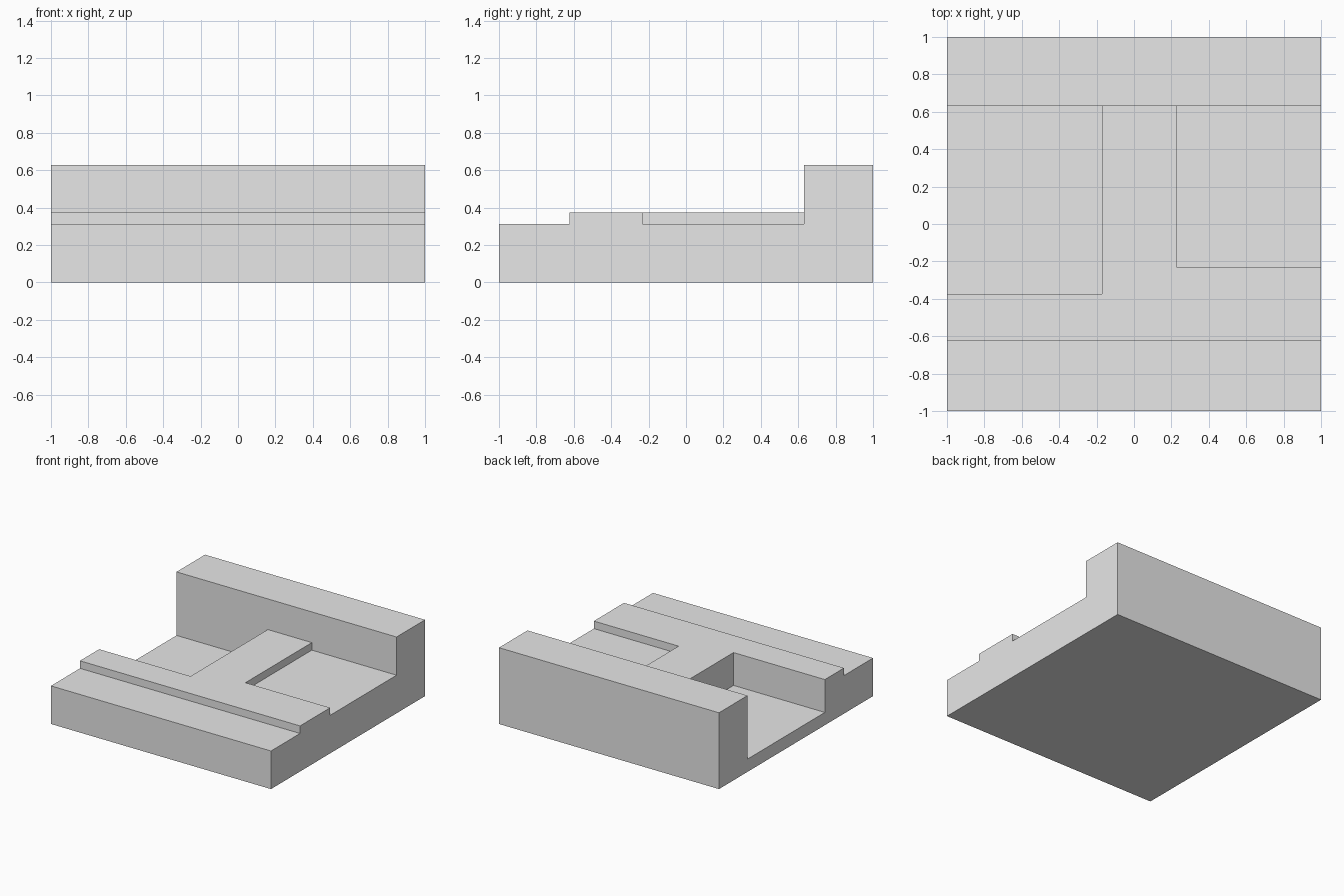
import bpy
import bmesh

# Remove the default cube only
default = bpy.data.objects.get("Cube")
if default:
    bpy.data.objects.remove(default, do_unlink=True)

GREY = (0.8, 0.8, 0.8, 1.0)
mat = bpy.data.materials.new("light grey")
mat.use_nodes = True
mat.diffuse_color = GREY
mat.node_tree.nodes["Principled BSDF"].inputs["Base Color"].default_value = GREY

WALL_Y = 0.63      # front face of the rear wall
DECK_Z = 0.375     # raised deck
LEDGE_Z = 0.313    # front ledge and shallow pocket


def prism(name, profile, x0, x1):
    """Extrude a (y, z) profile along x from x0 to x1."""
    bm = bmesh.new()
    face = bm.faces.new([bm.verts.new((x0, y, z)) for y, z in profile])
    new = bmesh.ops.extrude_face_region(bm, geom=[face])["geom"]
    verts = [v for v in new if isinstance(v, bmesh.types.BMVert)]
    bmesh.ops.translate(bm, verts=verts, vec=(x1 - x0, 0, 0))
    bmesh.ops.recalc_face_normals(bm, faces=bm.faces)
    mesh = bpy.data.meshes.new(name)
    bm.to_mesh(mesh)
    bm.free()
    mesh.materials.append(mat)
    obj = bpy.data.objects.new(name, mesh)
    bpy.context.scene.collection.objects.link(obj)
    return obj


def cut_pocket(target, x0, x1, y0, floor):
    """Cut a pocket from y0 back to the rear wall, open at the top."""
    top = DECK_Z + 0.1
    cutter = prism("pocket_cutter",
                   [(y0, floor), (WALL_Y, floor), (WALL_Y, top), (y0, top)], x0, x1)
    cutter.hide_render = True
    mod = target.modifiers.new("pocket", 'BOOLEAN')
    mod.operation = 'DIFFERENCE'
    mod.solver = 'EXACT'
    mod.object = cutter
    bpy.context.view_layer.objects.active = target
    bpy.ops.object.modifier_apply(modifier=mod.name)
    bpy.data.objects.remove(cutter, do_unlink=True)


# Stepped body: front ledge, raised deck, rear wall
body = prism("stepped_block", [
    (-1, 0), (1, 0), (1, 0.627), (WALL_Y, 0.627),
    (WALL_Y, DECK_Z), (-0.623, DECK_Z), (-0.623, LEDGE_Z), (-1, LEDGE_Z)], -1, 1)

# Deep pocket on one side, shallow pocket on the other
cut_pocket(body, -1.1, -0.17, -0.374, 0.105)
cut_pocket(body, 0.23, 1.1, -0.232, LEDGE_Z)
